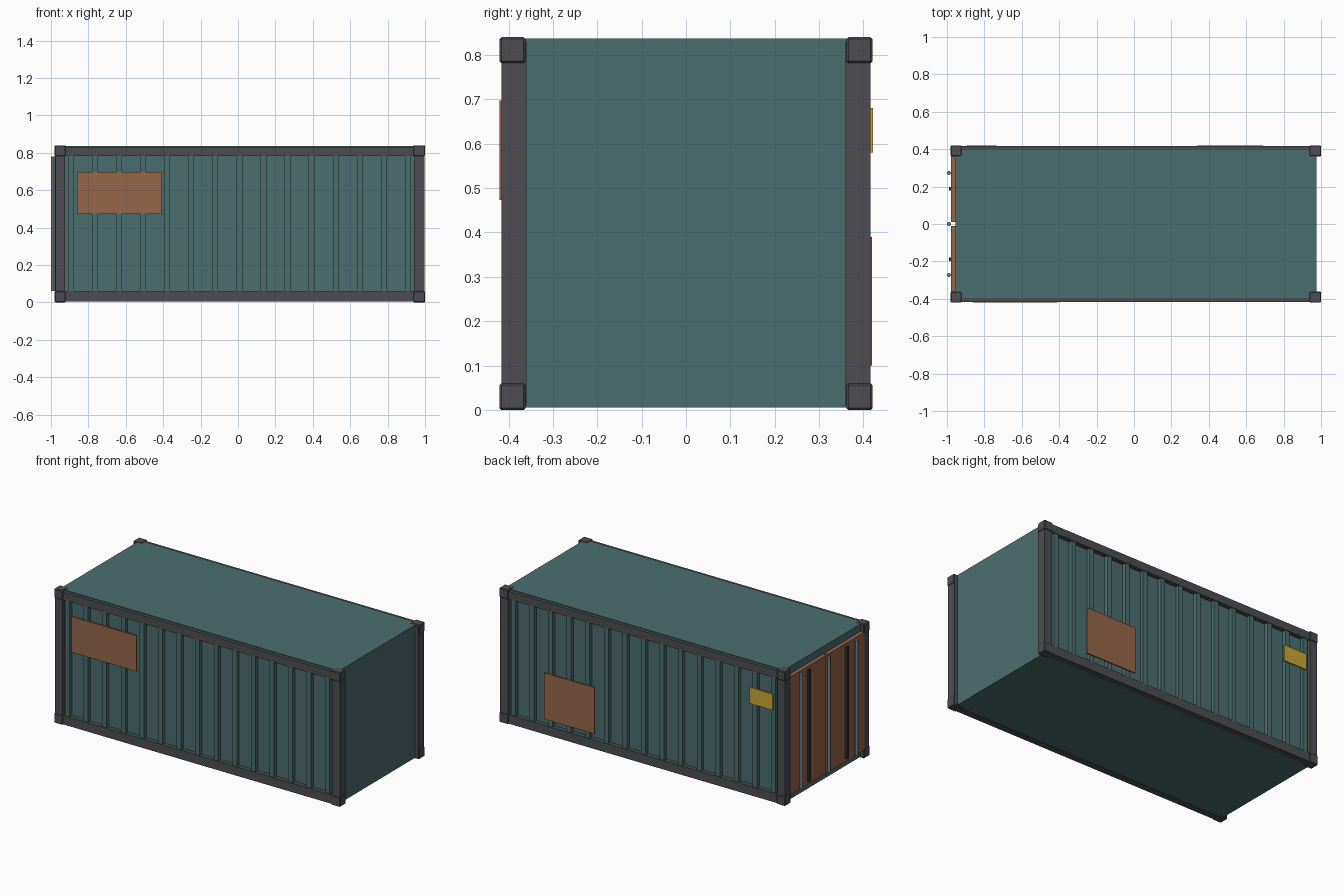
import bpy

cube = bpy.data.objects.get("Cube")
if cube:
    bpy.data.objects.remove(cube, do_unlink=True)


def material(name, rgb):
    m = bpy.data.materials.new(name)
    m.use_nodes = True
    m.diffuse_color = (*rgb, 1)
    m.node_tree.nodes["Principled BSDF"].inputs["Base Color"].default_value = (*rgb, 1)
    return m


TEAL = material("teal paint", (0.071, 0.156, 0.156))
GREY = material("dark grey steel", (0.074, 0.076, 0.085))
RUST = material("rust brown", (0.305, 0.133, 0.068))
YELLOW = material("warning yellow", (0.6, 0.39, 0.035))
STEEL = material("rod steel", (0.19, 0.22, 0.24))
BLACK = material("dark handle", (0.03, 0.03, 0.033))


def box(name, mat, x, y, z, bevel=0):
    """Box from (min, max) pairs along each axis."""
    spans = (x, y, z)
    bpy.ops.mesh.primitive_cube_add(size=1, location=[sum(s) / 2 for s in spans])
    ob = bpy.context.object
    ob.name = name
    ob.scale = [abs(s[1] - s[0]) for s in spans]
    bpy.ops.object.transform_apply(location=False, rotation=False, scale=True)
    ob.data.materials.append(mat)
    if bevel:
        mod = ob.modifiers.new("edge bevel", "BEVEL")
        mod.width = bevel
        mod.segments = 1
    return ob


# Main shell and roof
box("shell", TEAL, (-0.955, 0.975), (-0.388, 0.388), (0.006, 0.82))
box("roof", TEAL, (-0.955, 0.975), (-0.395, 0.395), (0.8, 0.837))

RIBS = 15
PITCH = 0.1287
ENDS = {"left": (0.942, 0.996, 0.938, 1.0), "right": (-0.976, -0.924, -0.98, -0.922)}

for side, label in ((-1, "front"), (1, "back")):
    def across(inner, outer):
        return tuple(sorted((side * inner, side * outer)))

    # Long rails
    box(label + "_top_rail", GREY, (-0.95, 0.97), across(0.375, 0.416), (0.783, 0.832))
    box(label + "_bottom_rail", GREY, (-0.95, 0.97), across(0.375, 0.416), (0.004, 0.06))

    # Corner posts and corner castings
    for end, (p0, p1, c0, c1) in ENDS.items():
        box(f"{label}_{end}_post", GREY, (p0, p1), across(0.36, 0.416), (0.01, 0.83))
        for level, z in (("bottom", (0, 0.06)), ("top", (0.782, 0.84))):
            box(f"{label}_{end}_{level}_casting", GREY, (c0, c1),
                across(0.362, 0.42), z, 0.004)

    # Vertical wall ribs
    for i in range(RIBS):
        x = -0.909 + i * PITCH
        box(f"{label}_rib_{i + 1}", TEAL, (x, x + 0.031), across(0.38, 0.412), (0.05, 0.79))

# Plates on the side walls
box("front_patch", RUST, (-0.86, -0.41), (-0.42, -0.412), (0.473, 0.697))
box("back_patch", RUST, (0.34, 0.69), (0.412, 0.419), (0.1, 0.39))
box("yellow_plate", YELLOW, (-0.895, -0.735), (0.412, 0.421), (0.58, 0.68))

# Doors with handle bars
for side, label in ((-1, "front"), (1, "back")):
    y = sorted((side * 0.01, side * 0.368))
    box(label + "_door", RUST, (-0.978, -0.954), y, (0.05, 0.79))
    box(label + "_handle_bar", BLACK, (-0.99, -0.976),
        (side * 0.188 - 0.01, side * 0.188 + 0.01), (0.07, 0.77))

# Locking rods
for i in (-1, 0, 1):
    bpy.ops.mesh.primitive_cylinder_add(vertices=12, radius=0.011, depth=0.72,
                                        location=(-0.989, i * 0.273, 0.42))
    rod = bpy.context.object
    rod.name = f"locking_rod_{i + 2}"
    rod.data.materials.append(STEEL)
    bpy.ops.object.shade_smooth_by_angle()
